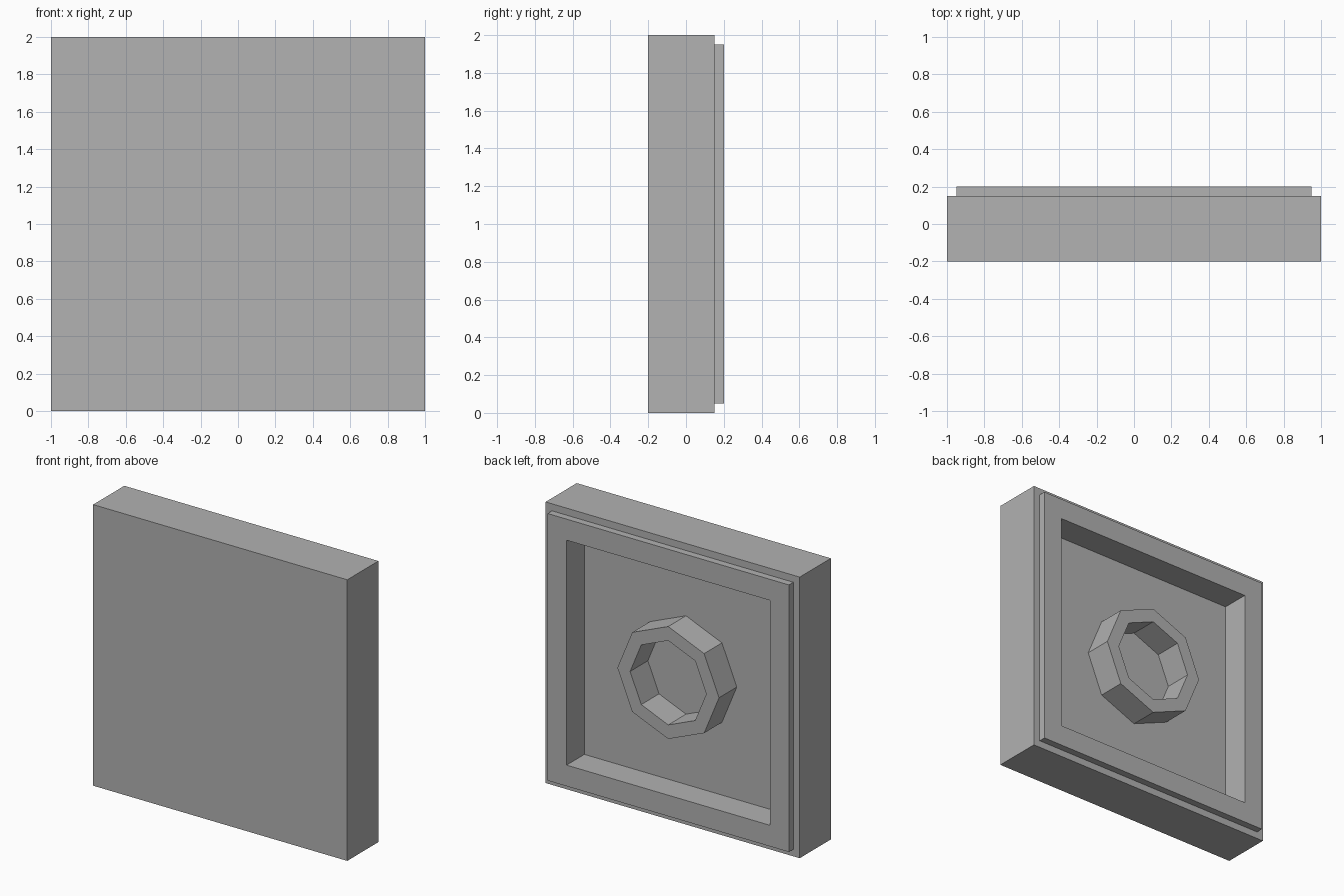
import bpy, bmesh, math

if "Cube" in bpy.data.objects:
    bpy.data.objects.remove(bpy.data.objects["Cube"])

grey = bpy.data.materials.new("plain grey")
grey.diffuse_color = (0.445, 0.445, 0.445, 1)
grey.use_nodes = True
grey.node_tree.nodes["Principled BSDF"].inputs["Base Color"].default_value = grey.diffuse_color


def make_object(name, bm):
    bmesh.ops.recalc_face_normals(bm, faces=bm.faces)
    mesh = bpy.data.meshes.new(name)
    bm.to_mesh(mesh)
    bm.free()
    mesh.materials.append(grey)
    obj = bpy.data.objects.new(name, mesh)
    bpy.context.collection.objects.link(obj)


def square(bm, half, y):
    return [bm.verts.new((sx * half, y, 1 + sz * half))
            for sx, sz in ((-1, -1), (1, -1), (1, 1), (-1, 1))]


def ring(bm, radius, y, sides=8):
    return [bm.verts.new((radius * math.cos(math.tau * i / sides), y,
                          1 + radius * math.sin(math.tau * i / sides)))
            for i in range(sides)]


def bridge(bm, loops):
    for a, b in zip(loops, loops[1:]):
        for i in range(len(a)):
            j = (i + 1) % len(a)
            bm.faces.new((a[i], a[j], b[j], b[i]))


# Tile: slab, stepped rear lip and square recess, as one shell
bm = bmesh.new()
loops = [square(bm, h, y) for h, y in
         ((1, -0.2), (1, 0.15), (0.95, 0.15), (0.95, 0.2), (0.8, 0.2), (0.8, 0))]
bridge(bm, loops)
bm.faces.new(loops[0])
bm.faces.new(loops[-1])
make_object("tile_body", bm)

# Eight-sided hollow tube standing on the recess floor
bm = bmesh.new()
bridge(bm, [ring(bm, r, y) for r, y in ((0.4, 0), (0.4, 0.2), (0.3, 0.2), (0.3, 0))])
# Consistent winding is outward for an open ring shell
make_object("centre_tube", bm)
